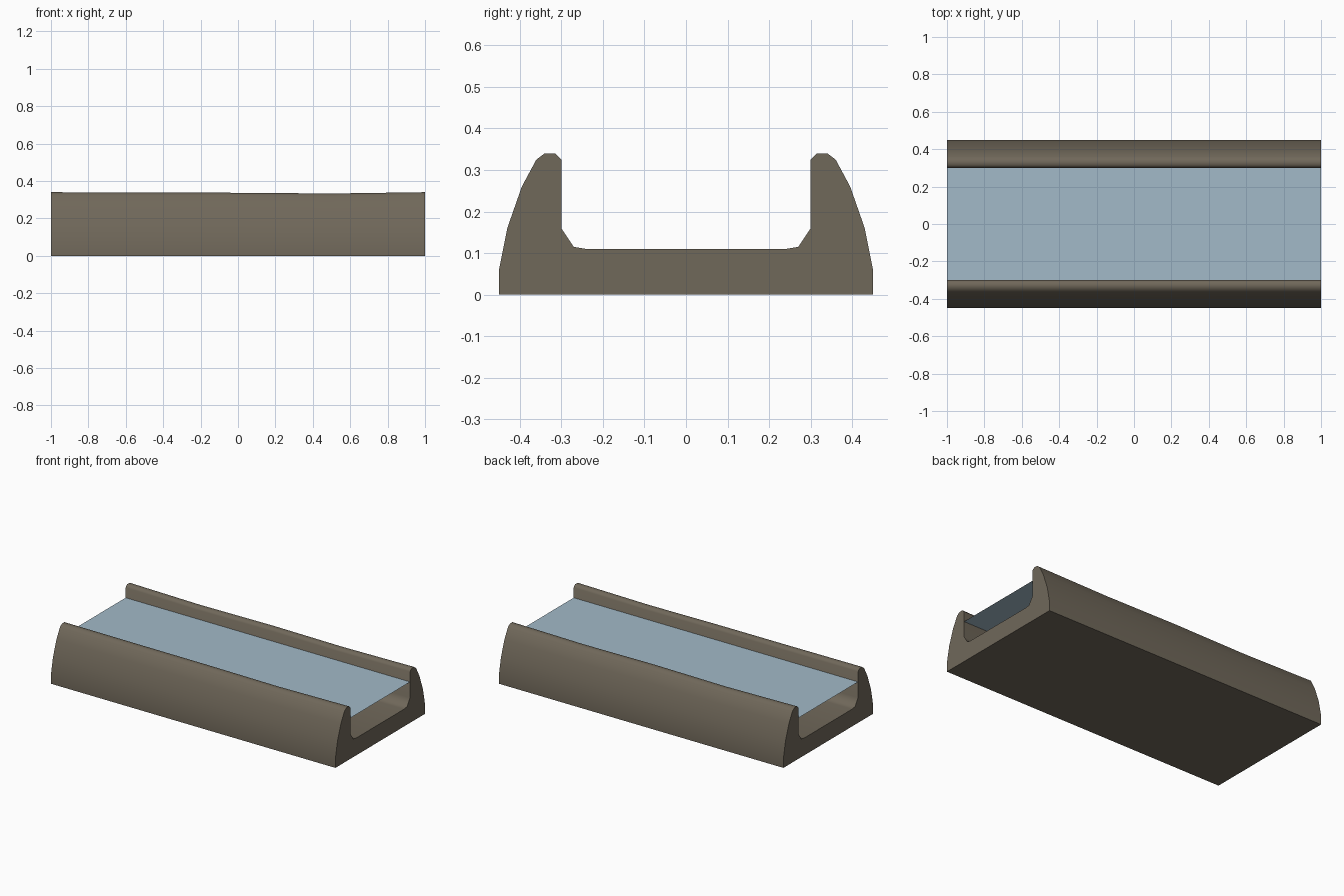
import bpy, bmesh, math

if "Cube" in bpy.data.objects:
    bpy.data.objects.remove(bpy.data.objects["Cube"])


def material(name, rgb):
    m = bpy.data.materials.new(name)
    m.diffuse_color = (*rgb, 1)
    m.use_nodes = True
    m.node_tree.nodes["Principled BSDF"].inputs["Base Color"].default_value = m.diffuse_color
    return m


def make_object(name, bm, mat):
    bmesh.ops.recalc_face_normals(bm, faces=bm.faces)
    me = bpy.data.meshes.new(name)
    bm.to_mesh(me)
    bm.free()
    me.materials.append(mat)
    ob = bpy.data.objects.new(name, me)
    bpy.context.collection.objects.link(ob)
    return ob


stone = material("brown_stone", (0.162, 0.138, 0.102))
water = material("pale_blue_water", (0.36, 0.49, 0.58))

# Half cross-section (y, z) of the channel, from outer foot to trough floor
half = [(.45, 0), (.45, .06), (.43, .16), (.395, .26), (.36, .325), (.34, .34),
        (.315, .34), (.30, .325), (.30, .16), (.27, .115), (.24, .11)]
profile = half + [(-y, z) for y, z in reversed(half)]

# Stations along the length: x, crest dip of back bank, crest dip of front bank
stations = [(-1, 0, 0), (-.5, .008, .002), (0, .003, .003), (.5, .007, .007), (1, 0, 0)]

# Channel with raised banks, lofted through the stations and capped
bm = bmesh.new()
rings = []
for x, back, front in stations:
    ring = []
    for y, z in profile:
        dip = back if y > 0 else front
        ring.append(bm.verts.new((x, y, z - dip * max(0, (z - .11) / .23))))
    rings.append(ring)
n = len(profile)
for a, b in zip(rings, rings[1:]):
    for i in range(n):
        j = (i + 1) % n
        bm.faces.new((a[i], a[j], b[j], b[i]))
bm.faces.new(rings[0])
bm.faces.new(rings[-1])
channel = make_object("channel", bm, stone)
bpy.context.view_layer.objects.active = channel
channel.select_set(True)
bpy.ops.object.shade_smooth_by_angle(angle=math.radians(60))

# Flat water sheet spanning the banks
bm = bmesh.new()
bm.faces.new([bm.verts.new((x, y, .26)) for x, y in
              ((-1, -.3), (1, -.3), (1, .3), (-1, .3))])
make_object("water_surface", bm, water)
